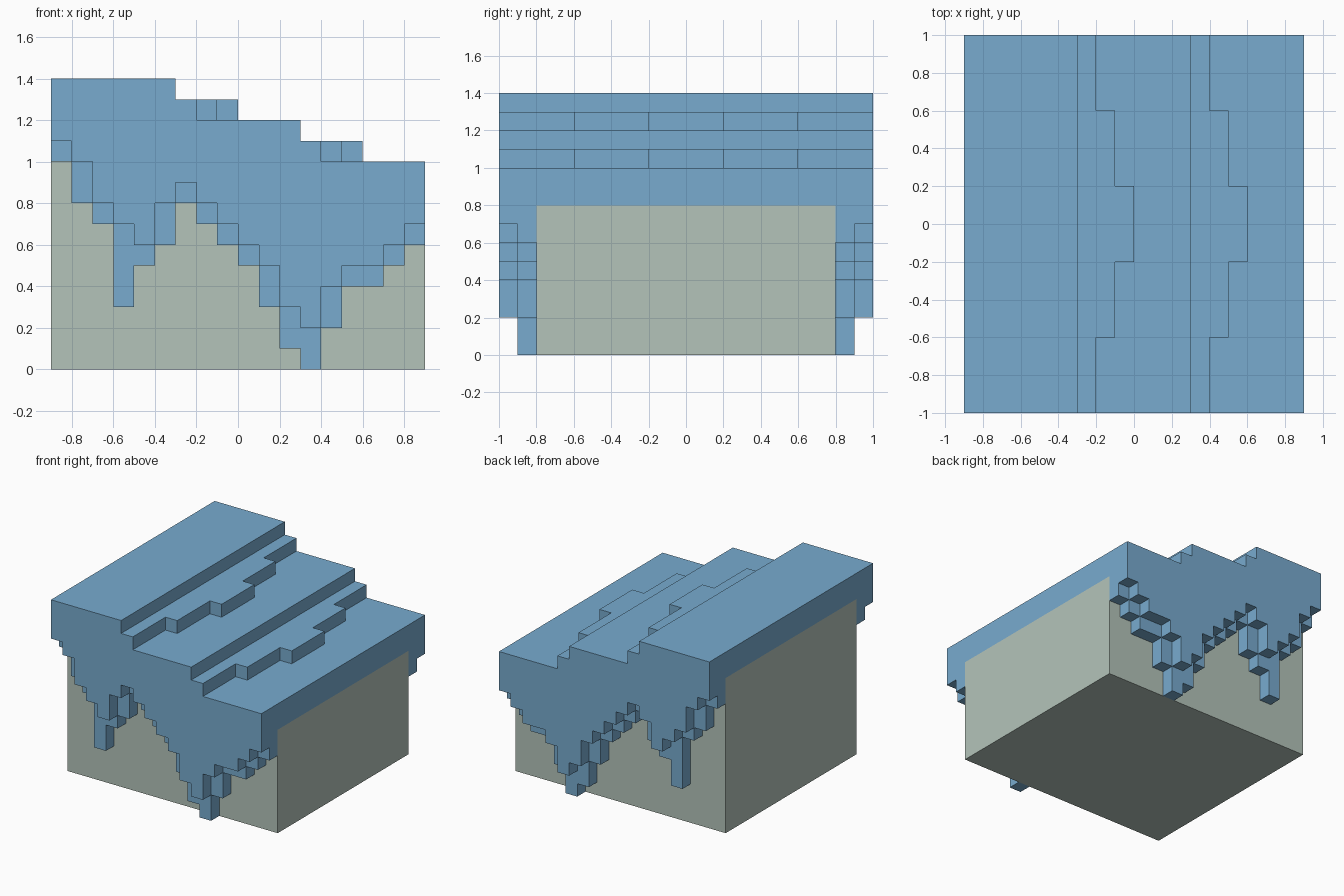
import bpy, bmesh

if "Cube" in bpy.data.objects:
    bpy.data.objects.remove(bpy.data.objects["Cube"])

S = 0.1                      # block size
NX, NY = 18, 20              # footprint in blocks
# lowest block of each column of the hanging fringe, left to right
OUTER = [11, 10, 8, 7, 6, 8, 9, 8, 7, 6, 5, 3, 2, 4, 5, 5, 6, 7]
INNER = [10, 8, 7, 3, 5, 6, 8, 7, 6, 5, 3, 1, 0, 2, 4, 4, 5, 6]


def srgb(r, g, b):
    def lin(c):
        c /= 255
        return c / 12.92 if c <= 0.04045 else ((c + 0.055) / 1.055) ** 2.4
    return (lin(r), lin(g), lin(b), 1)


def material(name, rgb):
    m = bpy.data.materials.new(name)
    m.diffuse_color = srgb(*rgb)
    m.use_nodes = True
    m.node_tree.nodes["Principled BSDF"].inputs["Base Color"].default_value = m.diffuse_color
    return m


def finish(bm, name, mat):
    me = bpy.data.meshes.new(name)
    bm.to_mesh(me)
    bm.free()
    me.materials.append(mat)
    ob = bpy.data.objects.new(name, me)
    bpy.context.collection.objects.link(ob)


def tier(i):
    return 14 if i < 6 else 12 if i < 12 else 10


def column(i, j):
    """Bottom and top of the blue cover in one column, in blocks."""
    edge = min(j, NY - 1 - j)
    lip = 3 if edge >= 8 else 2 if edge >= 4 else 1      # bowed ledge on each step
    top = tier(i) + (1 if i >= 6 and i % 6 < lip else 0)
    bottom = OUTER[i] if edge == 0 else INNER[i] if edge == 1 else tier(i) - 2
    return bottom, top


# blue cover: outside faces of all filled blocks, merged where flat
filled = {(i, j, k) for i in range(NX) for j in range(NY) for k in range(*column(i, j))}
bm = bmesh.new()
for cell in sorted(filled):
    for axis in range(3):
        for side in (0, 1):
            near = list(cell)
            near[axis] += 2 * side - 1
            if tuple(near) in filled:
                continue
            u, v = (axis + 1) % 3, (axis + 2) % 3
            corners = []
            for du, dv in ((0, 0), (1, 0), (1, 1), (0, 1)):
                p = list(cell)
                p[axis] += side
                p[u] += du
                p[v] += dv
                corners.append(bm.verts.new(((p[0] - NX / 2) * S, (p[1] - NY / 2) * S, p[2] * S)))
            bm.faces.new(corners if side else corners[::-1])
bmesh.ops.remove_doubles(bm, verts=bm.verts, dist=0.001)
bmesh.ops.dissolve_limit(bm, angle_limit=0.02, verts=bm.verts, edges=bm.edges)
finish(bm, "blue_cover", material("soft blue", (120, 171, 207)))

# base block: stepped profile extruded along y
profile = [(-0.9, 0), (0.9, 0), (0.9, 0.8), (0.3, 0.8), (0.3, 1.0),
           (-0.3, 1.0), (-0.3, 1.2), (-0.9, 1.2)]
bm = bmesh.new()
face = bm.faces.new([bm.verts.new((x, -0.8, z)) for x, z in profile])
ext = bmesh.ops.extrude_face_region(bm, geom=[face])
bmesh.ops.translate(bm, vec=(0, 1.6, 0),
                    verts=[g for g in ext["geom"] if isinstance(g, bmesh.types.BMVert)])
if not any(abs(f.calc_center_median().y + 0.8) < 1e-4 for f in bm.faces):
    bm.faces.new([v for v in bm.verts if v.co.y < 0])
bmesh.ops.recalc_face_normals(bm, faces=bm.faces)
finish(bm, "base_block", material("pale grey green", (180, 196, 186)))
